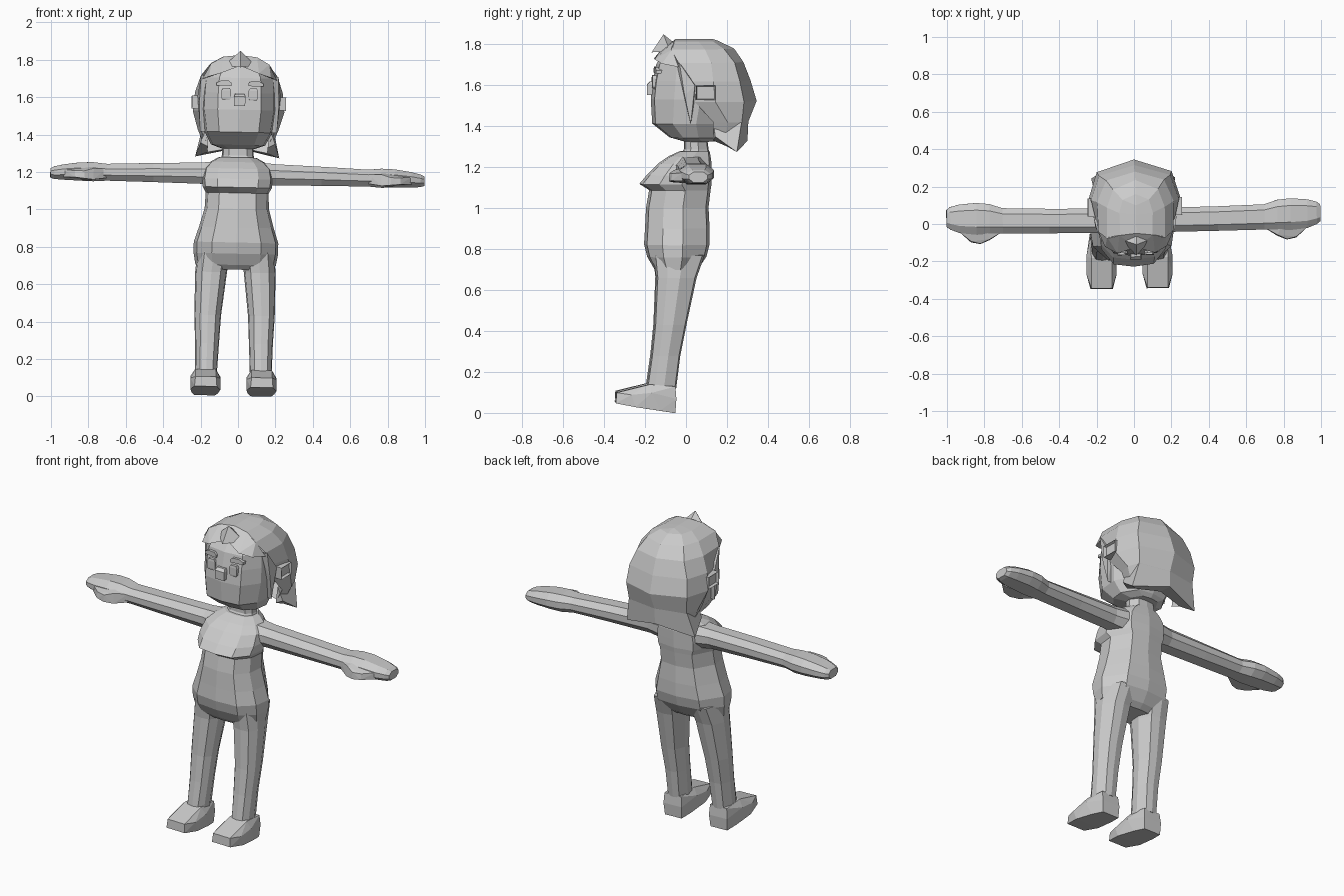
import bpy, bmesh, math
from mathutils import Matrix, Vector

grey = bpy.data.materials.new("plain_grey")
grey.diffuse_color = (0.6, 0.6, 0.6, 1)

# the whole figure leans and turns very slightly
POSE = (Matrix.Translation((0, 0, 1.303)) @ Matrix.Rotation(0.0225, 4, 'Y')
        @ Matrix.Rotation(0.015, 4, 'Z') @ Matrix.Translation((0, 0, -1.3)))

# half outline of a ring: (sideways fraction, front-to-back fraction)
ROUND = [(0, 0), (.58, .04), (.93, .27), (1, .58), (.62, .95), (0, 1)]


def finish(name, bm, mirror=False):
    if mirror:
        geo = bm.verts[:] + bm.edges[:] + bm.faces[:]
        dup = bmesh.ops.duplicate(bm, geom=geo)["geom"]
        for v in dup:
            if isinstance(v, bmesh.types.BMVert):
                v.co.x *= -1
        bmesh.ops.remove_doubles(bm, verts=bm.verts[:], dist=0.0005)
    bmesh.ops.recalc_face_normals(bm, faces=bm.faces[:])
    bm.transform(POSE)
    me = bpy.data.meshes.new(name)
    bm.to_mesh(me)
    bm.free()
    me.materials.append(grey)
    ob = bpy.data.objects.new(name, me)
    bpy.context.collection.objects.link(ob)
    return ob


def loft(name, rings, mirror=False, closed=True):
    bm = bmesh.new()
    rows = [[bm.verts.new(p) for p in r] for r in rings]
    n = len(rows[0])
    for a, b in zip(rows, rows[1:]):
        for i in range(n if closed else n - 1):
            j = (i + 1) % n
            bm.faces.new((a[i], a[j], b[j], b[i]))
    if closed:
        bm.faces.new(rows[0])
        bm.faces.new(rows[-1])
    return finish(name, bm, mirror)


def hull(name, pts, mirror=False):
    bm = bmesh.new()
    for p in pts:
        bm.verts.new(p)
    res = bmesh.ops.convex_hull(bm, input=bm.verts[:])
    loose = [v for v in bm.verts if not v.link_faces]
    bmesh.ops.delete(bm, geom=loose, context='VERTS')
    bmesh.ops.dissolve_limit(bm, angle_limit=0.02, verts=bm.verts[:], edges=bm.edges[:])
    return finish(name, bm, mirror)


def flat_ring(z, x0, x1, yf, yb):
    """Horizontal ring between x0..x1 and yf..yb."""
    c, w = (x0 + x1) / 2, (x1 - x0) / 2
    half = [(w * u, yf + (yb - yf) * v) for u, v in ROUND]
    return ([(c + x, y, z) for x, y in half]
            + [(c - x, y, z) for x, y in half[-2:0:-1]])


def body(name, rows):
    return loft(name, [flat_ring(z, -w, w, yf, yb) for z, w, yf, yb in rows])


def box(x0, x1, y0, y1, z0, z1):
    return [(x, y, z) for x in (x0, x1) for y in (y0, y1) for z in (z0, z1)]


# torso with hips, waist and overhanging chest
body("torso", [
    (.675, .17, -.13, .03), (.70, .215, -.155, .06), (.76, .226, -.19, .10),
    (.82, .226, -.205, .115), (.90, .20, -.20, .115), (1.0, .172, -.195, .11),
    (1.085, .168, -.18, .12), (1.115, .185, -.228, .125), (1.16, .19, -.19, .125),
    (1.215, .18, -.135, .125), (1.25, .145, -.085, .12), (1.275, .10, -.03, .115)])
body("neck", [(1.25, .095, -.03, .12), (1.285, .085, -.01, .11), (1.37, .08, -.01, .10)])

# legs and feet
loft("legs", [flat_ring(*r) for r in [
    (.77, .03, .205, -.16, .09), (.66, .045, .215, -.148, .05),
    (.43, .072, .215, -.157, .0), (.28, .08, .208, -.172, -.03),
    (.12, .088, .205, -.195, -.05)]], mirror=True)
foot = []
for w, y, z in [(.055, -.055, 0), (.06, -.05, .07), (.055, -.055, .13), (.055, -.18, .14),
                (.08, -.17, .10), (.08, -.25, .03), (.08, -.27, .09),
                (.06, -.345, .048), (.055, -.342, .10), (.07, -.13, .012)]:
    foot += [(.15 - w, y, z), (.15 + w, y, z)]
hull("feet", foot, mirror=True)


# arms ending in mitten hands
def arm_ring(x, yf, yb, zb, zt):
    cy, cz, hy, hz = (yf + yb) / 2, (zb + zt) / 2, (yb - yf) / 2, (zt - zb) / 2
    return [(x, cy + hy * u, cz + hz * v) for u, v in
            [(-1, -.35), (-.55, -1), (.55, -1), (1, -.35),
             (1, .4), (.55, 1), (-.5, 1), (-1, .4)]]


loft("arms", [arm_ring(*r) for r in [
    (.12, -.06, .10, 1.12, 1.25), (.20, -.045, .085, 1.13, 1.243),
    (.45, -.043, .088, 1.133, 1.235), (.70, -.04, .095, 1.135, 1.225),
    (.77, -.045, .118, 1.13, 1.232), (.84, -.045, .125, 1.132, 1.23),
    (.93, -.035, .118, 1.135, 1.217), (.98, -.015, .105, 1.138, 1.205),
    (1.0, .0, .09, 1.145, 1.195)]], mirror=True)
hull("thumbs", [(.70, -.03, 1.15), (.70, -.03, 1.20), (.77, -.075, 1.14), (.77, -.07, 1.2),
                (.82, -.095, 1.145), (.82, -.093, 1.185), (.87, -.085, 1.15), (.87, -.08, 1.185),
                (.93, -.03, 1.15), (.93, -.03, 1.19), (.80, 0, 1.135), (.80, 0, 1.215)], mirror=True)

# head
body("head", [
    (1.322, .09, -.01, .14), (1.342, .145, -.08, .16), (1.41, .182, -.165, .2),
    (1.53, .20, -.172, .24), (1.62, .198, -.162, .24), (1.70, .19, -.145, .22),
    (1.765, .15, -.10, .18), (1.795, .08, -.03, .12)])

# hair shell: front edge, side, back corner, back middle on each level
HAIR = [
    (1.36, [(.17, .13), (.19, .19), (.18, .25), (0, .29)]),
    (1.42, [(.20, .13), (.215, .20), (.19, .27), (0, .305)]),
    (1.52, [(.20, .04), (.245, .14), (.20, .28), (0, .345)]),
    (1.62, [(.205, .0), (.235, .13), (.19, .26), (0, .315)]),
    (1.71, [(.20, -.04), (.205, .12), (.155, .235), (0, .28)]),
    (1.775, [(.155, -.075), (.155, .09), (.12, .185), (0, .235)]),
    (1.812, [(.085, -.06), (.09, .06), (.07, .13), (0, .16)]),
    (1.822, [(0, -.05), (0, .05), (0, .10), (0, .13)])]
loft("hair", [[(x, y, z) for x, y in pts] for z, pts in HAIR], mirror=True, closed=False)

# flared hair ends at the nape
loft("hair_ends", [
    [(.17, .13, 1.43), (.20, .14, 1.35), (.16, .13, 1.33)],
    [(.19, .27, 1.43), (.225, .245, 1.275), (.16, .20, 1.30)],
    [(0, .305, 1.43), (0, .30, 1.325), (0, .22, 1.33)]], mirror=True)

# fringe strands sweeping from the parting, sideburns, and top tuft
hull("fringe", [(0, -.125, 1.765), (0, -.05, 1.822), (.10, -.155, 1.725), (.09, -.06, 1.812),
                (.165, -.12, 1.705), (.155, -.07, 1.775), (.20, -.04, 1.69), (.12, -.06, 1.75)],
     mirror=True)
hull("sideburns", [(.17, -.05, 1.71), (.207, -.035, 1.71), (.205, .02, 1.41), (.18, .02, 1.41),
                   (.222, .04, 1.60), (.18, .05, 1.60), (.213, -.01, 1.55)], mirror=True)
hull("tuft", [(0, -.11, 1.845), (0, -.168, 1.757), (.085, -.08, 1.765), (-.085, -.08, 1.765),
              (0, -.04, 1.79)])

# ears: blocks with a sunken outer face
bm = bmesh.new()
bmesh.ops.create_cube(bm, size=1, matrix=Matrix.Translation((.222, .092, 1.565))
                      @ Matrix.Diagonal((.06, .095, .07, 1)))
bm.faces.ensure_lookup_table()
outer = max(bm.faces, key=lambda f: f.calc_center_median().x)
bmesh.ops.inset_region(bm, faces=[outer], thickness=.008, depth=0)
bmesh.ops.translate(bm, verts=outer.verts[:], vec=Vector((-.015, 0, 0)))
finish("ears", bm, mirror=True)

# face details
hull("eyes", box(.047, .097, -.166, -.12, 1.59, 1.632)
     + box(.055, .09, -.164, -.12, 1.58, 1.645), mirror=True)
hull("eyebrows", [(x, y, z + dz) for x, z in ((.045, 1.657), (.06, 1.67), (.10, 1.67), (.125, 1.657))
                  for y in (-.163 + x * .12, -.11) for dz in (0, .015)], mirror=True)
hull("nose", box(-.03, .03, -.19, -.14, 1.55, 1.60) + box(-.025, .025, -.175, -.14, 1.55, 1.615))
